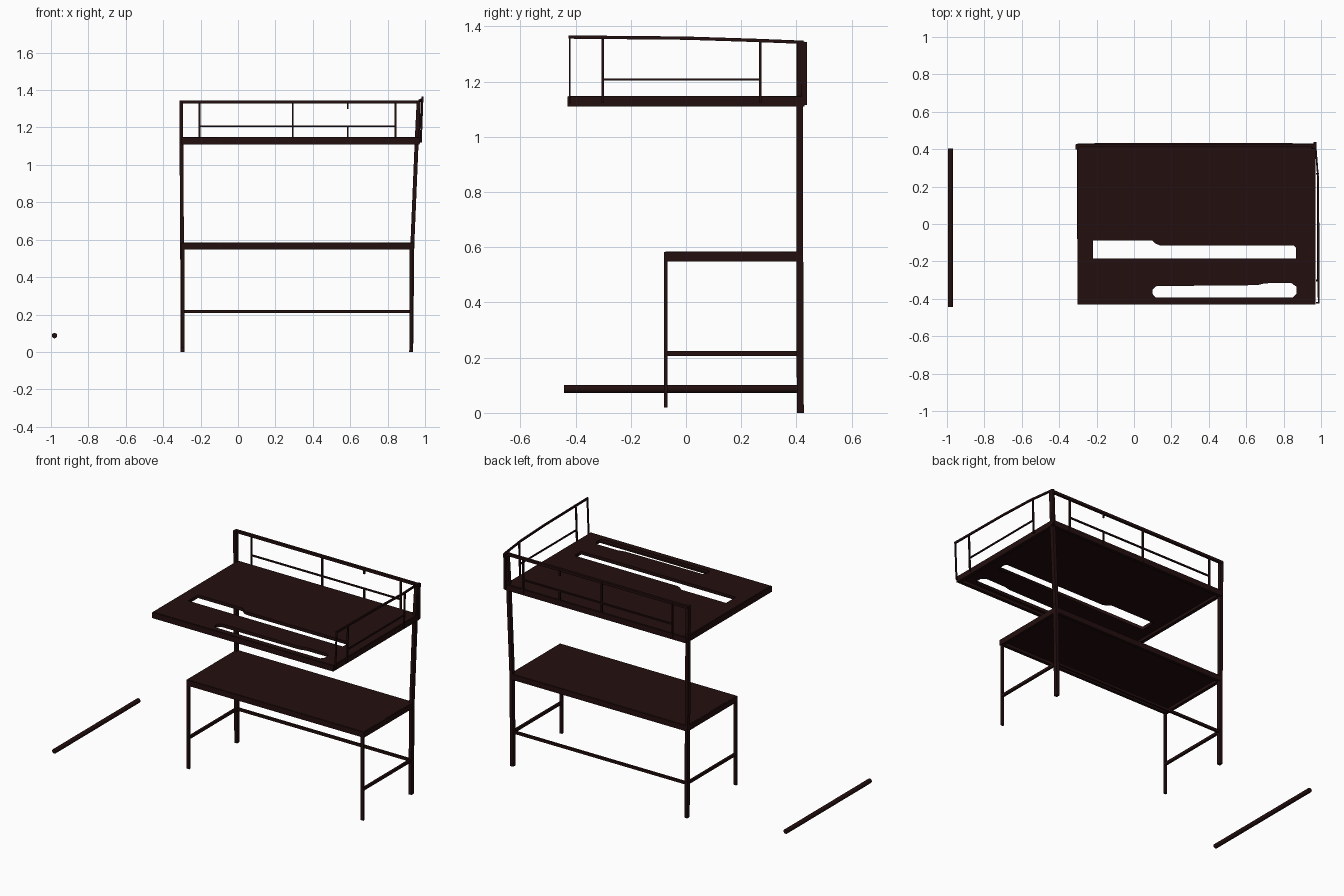
import bpy, bmesh
from mathutils import Vector

if "Cube" in bpy.data.objects:
    bpy.data.objects.remove(bpy.data.objects["Cube"])

mat = bpy.data.materials.new("dark brown metal")
mat.diffuse_color = (0.017, 0.0045, 0.0045, 1)
mat.use_nodes = True
mat.node_tree.nodes["Principled BSDF"].inputs["Base Color"].default_value = mat.diffuse_color


def finish(name, bm):
    bmesh.ops.recalc_face_normals(bm, faces=bm.faces)
    me = bpy.data.meshes.new(name)
    bm.to_mesh(me)
    bm.free()
    me.materials.append(mat)
    ob = bpy.data.objects.new(name, me)
    bpy.context.collection.objects.link(ob)
    return ob


def bar(name, pts, w, d=None):
    """Rectangular tube through points; w = width, d = depth of the section."""
    d = d or w
    pts = [Vector(p) for p in pts]
    axis = (pts[-1] - pts[0]).normalized()
    u = Vector((0, 1, 0)) if abs(axis.y) < 0.7 else Vector((0, 0, 1))
    v = axis.cross(u).normalized()
    bm = bmesh.new()
    rings = [[bm.verts.new(p + v * sx * w / 2 + u * sy * d / 2)
              for sx, sy in ((-1, -1), (1, -1), (1, 1), (-1, 1))] for p in pts]
    for a, b in zip(rings, rings[1:]):
        for i in range(4):
            bm.faces.new((a[i], a[(i + 1) % 4], b[(i + 1) % 4], b[i]))
    bm.faces.new(rings[0])
    bm.faces.new(rings[-1])
    return finish(name, bm)


def panel(name, loops, z0, z1):
    """Flat sheet: first loop is the outline, the others are openings."""
    cu = bpy.data.curves.new(name, 'CURVE')
    cu.dimensions = '2D'
    cu.fill_mode = 'BOTH'
    cu.extrude = (z1 - z0) / 2
    for loop in loops:
        sp = cu.splines.new('POLY')
        sp.points.add(len(loop) - 1)
        for p, (x, y) in zip(sp.points, loop):
            p.co = (x, y, 0, 1)
        sp.use_cyclic_u = True
    tmp = bpy.data.objects.new(name + "_outline", cu)
    bpy.context.collection.objects.link(tmp)
    bpy.context.view_layer.update()
    me = bpy.data.meshes.new_from_object(tmp.evaluated_get(bpy.context.evaluated_depsgraph_get()))
    bpy.data.objects.remove(tmp)
    bm = bmesh.new()
    bm.from_mesh(me)
    bmesh.ops.remove_doubles(bm, verts=bm.verts, dist=1e-5)
    bmesh.ops.translate(bm, verts=bm.verts, vec=(0, 0, (z0 + z1) / 2))
    ob = finish(name, bm)
    return ob


def frame(name, x0, x1, y0, y1, z0, z1, t):
    """Rim of four bars around a sheet."""
    z, h = (z0 + z1) / 2, z1 - z0
    for side, y in (("front", y0 + t / 2), ("back", y1 - t / 2)):
        bar(f"{name}_{side}", [(x0, y, z), (x1, y, z)], h, t)
    for side, x in (("left", x0 + t / 2), ("right", x1 - t / 2)):
        bar(f"{name}_{side}", [(x, y0, z), (x, y1, z)], t, h)


# tall back posts, the right one leaning outwards above the desk
bar("back_left_post", [(-0.297, 0.414, 0), (-0.299, 0.412, 0.56), (-0.304, 0.412, 1.345)], 0.02, 0.025)
bar("back_right_post", [(0.926, 0.414, 0), (0.932, 0.412, 0.57), (0.955, 0.412, 1.12), (0.966, 0.416, 1.345)], 0.021, 0.025)

# desk front legs and lower rails
for side, x in (("left", -0.296), ("right", 0.926)):
    bar(f"front_{side}_leg", [(x, -0.073, 0.02), (x, -0.073, 0.565)], 0.018, 0.012)
    bar(f"{side}_lower_rail", [(x, -0.073, 0.215), (x, 0.412, 0.215)], 0.014, 0.017)
bar("back_lower_rail", [(-0.297, 0.412, 0.215), (0.926, 0.412, 0.215)], 0.016, 0.014)

# desk top with rim
frame("desk_rim", -0.306, 0.940, -0.08, 0.422, 0.548, 0.583, 0.02)
panel("desk_top", [[(-0.30, -0.075), (0.935, -0.075), (0.935, 0.417), (-0.30, 0.417)]], 0.567, 0.584)

# bed platform with two long openings, and its rim
outline = [(-0.296, -0.425), (0.967, -0.425), (0.967, 0.425), (-0.296, 0.425)]
slot_back = [(-0.22, -0.185), (0.865, -0.185), (0.865, -0.125), (0.855, -0.115),
             (0.14, -0.115), (0.115, -0.105), (0.095, -0.087), (-0.22, -0.087)]
slot_front = [(0.115, -0.392), (0.85, -0.392), (0.868, -0.375), (0.868, -0.335),
              (0.84, -0.315), (0.70, -0.317), (0.66, -0.327), (0.12, -0.332), (0.10, -0.35), (0.10, -0.375)]
panel("bed_platform", [outline, slot_back, slot_front], 1.128, 1.148)
frame("bed_rim", -0.302, 0.970, -0.43, 0.43, 1.110, 1.146, 0.022)

# back guard rail
bar("back_guard_top", [(-0.31, 0.42, 1.337), (0.97, 0.42, 1.337)], 0.017, 0.016)
bar("back_guard_middle", [(-0.205, 0.428, 1.207), (0.842, 0.428, 1.207)], 0.009)
for i, x in enumerate((-0.205, 0.293, 0.842)):
    bar(f"back_guard_upright_{i}", [(x, 0.428, 1.12), (x, 0.428, 1.337)], 0.010)
for end, a, b in (("lower", 1.12, 1.21), ("upper", 1.30, 1.337)):
    bar(f"back_guard_stub_{end}", [(0.587, 0.428, a), (0.587, 0.428, b)], 0.009)

# right guard rail
bar("right_guard_top", [(0.987, -0.425, 1.361), (0.986, 0.0, 1.357), (0.984, 0.25, 1.349), (0.970, 0.425, 1.342)], 0.009, 0.012)
bar("right_guard_end", [(0.978, -0.421, 1.12), (0.987, -0.421, 1.361)], 0.009, 0.007)
bar("right_guard_middle", [(0.982, -0.30, 1.207), (0.982, 0.27, 1.207)], 0.008)
for i, y in enumerate((-0.302, 0.268)):
    bar(f"right_guard_upright_{i}", [(0.977, y, 1.125), (0.984, y, 1.353)], 0.009)
bar("right_guard_corner", [(0.966, 0.428, 1.115), (0.970, 0.428, 1.343)], 0.014, 0.02)

# loose round bar on the left
bpy.ops.mesh.primitive_cylinder_add(vertices=12, radius=0.0145, depth=0.845,
                                    location=(-0.981, -0.02, 0.087), rotation=(1.5708, 0, 0))
rod = bpy.context.object
rod.name = "loose_bar"
rod.data.materials.append(mat)
bpy.ops.object.shade_smooth_by_angle()
